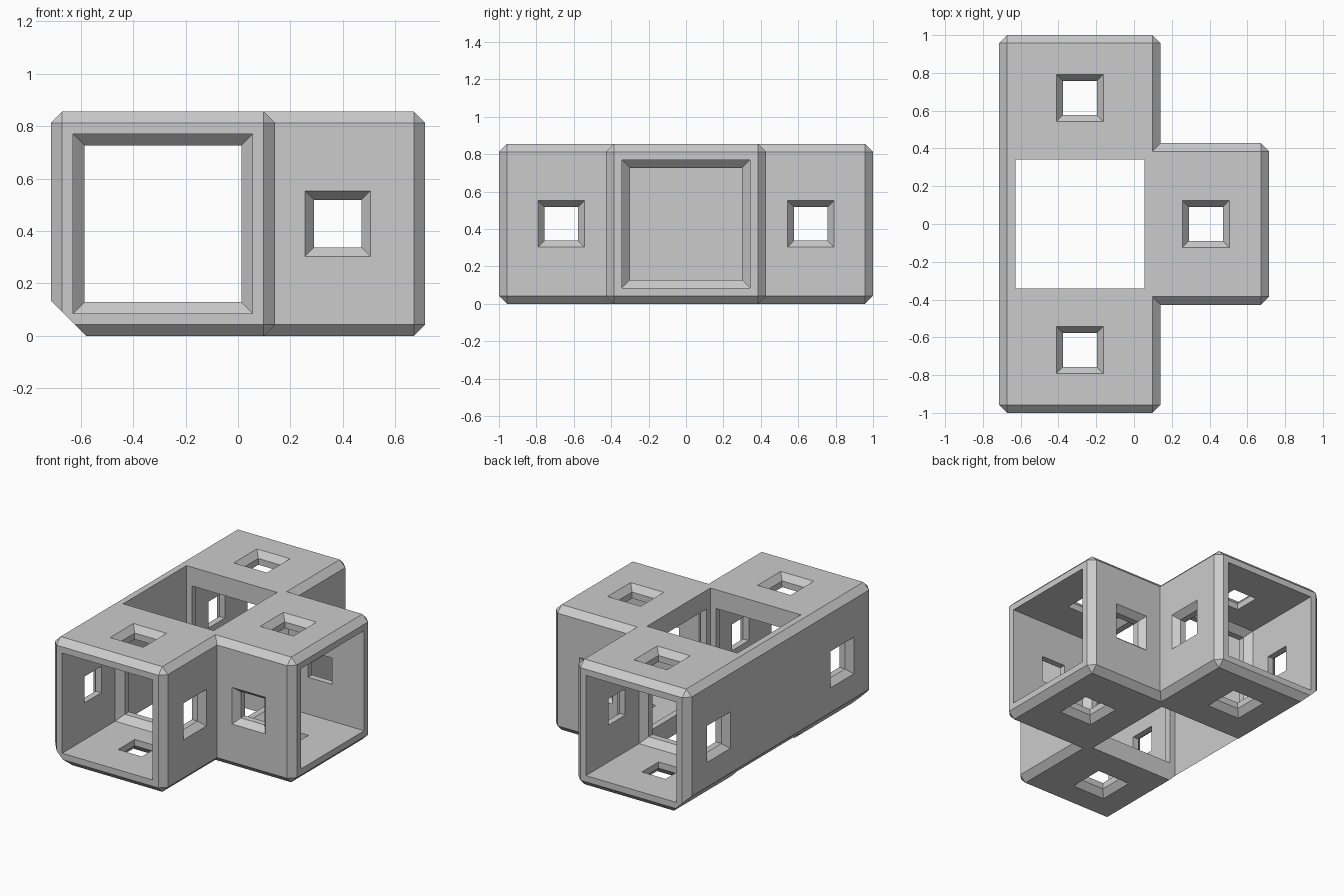
import bpy, bmesh
from mathutils import Vector

if "Cube" in bpy.data.objects:
    bpy.data.objects.remove(bpy.data.objects["Cube"])

H = 0.4275          # half height of a module
INNER = 0.342       # half width of the hollow
CH = 0.0428         # chamfer size
MID = Vector((-0.2865, 0, H))   # middle of the centre module
X, Y, Z = Vector((1, 0, 0)), Vector((0, 1, 0)), Vector((0, 0, 1))


def to_object(bm, name):
    bmesh.ops.recalc_face_normals(bm, faces=bm.faces[:])
    mesh = bpy.data.meshes.new(name)
    bm.to_mesh(mesh)
    bm.free()
    ob = bpy.data.objects.new(name, mesh)
    bpy.context.collection.objects.link(ob)
    return ob


def square_loft(centre, d, rings):
    """Square sections (distance along d, half width) joined into a solid."""
    bm = bmesh.new()
    u = Vector((d.y, d.z, d.x))
    v = d.cross(u)
    loops = [[bm.verts.new(centre + d * t + u * a * w + v * b * w)
              for a, b in ((-1, -1), (1, -1), (1, 1), (-1, 1))]
             for t, w in rings]
    for p, q in zip(loops, loops[1:]):
        for i in range(4):
            j = (i + 1) % 4
            bm.faces.new((p[i], p[j], q[j], q[i]))
    bm.faces.new(loops[0])
    bm.faces.new(loops[-1])
    return to_object(bm, "cutter")


def cut(body, cutter):
    mod = body.modifiers.new("cut", 'BOOLEAN')
    mod.operation = 'DIFFERENCE'
    mod.solver = 'EXACT'
    mod.object = cutter
    bpy.context.view_layer.objects.active = body
    bpy.ops.object.modifier_apply(modifier=mod.name)
    bpy.data.objects.remove(cutter)


# T-shaped block with chamfered convex edges
L, M, R = -0.714, 0.141, 0.714
outline = [(L, -1), (M, -1), (M, -H), (R, -H), (R, H), (M, H), (M, 1), (L, 1)]
bm = bmesh.new()
base = bm.faces.new([bm.verts.new((x, y, 0)) for x, y in outline])
top = bmesh.ops.extrude_face_region(bm, geom=[base])["geom"]
bmesh.ops.translate(bm, vec=(0, 0, 2 * H),
                    verts=[g for g in top if isinstance(g, bmesh.types.BMVert)])
bmesh.ops.recalc_face_normals(bm, faces=bm.faces[:])
convex = [e for e in bm.edges if e.calc_face_angle_signed() > 0.1]
bmesh.ops.bevel(bm, geom=convex, offset=CH, offset_type='OFFSET',
                segments=1, profile=0.5, affect='EDGES')
body = to_object(bm, "hollow_t_module")

# Wide slanted cut along the lower left edge
slant = Vector((-1, 0, -1)).normalized()
bm = bmesh.new()
p = Vector((-0.58, 0, 0))
along = Vector((1, 0, -1)).normalized()
corners = [p + along * s + slant * t for s, t in ((-1, 0), (1, 0), (1, 1), (-1, 1))]
ends = [[bm.verts.new(c + Y * y) for c in corners] for y in (-1.5, 1.5)]
for i in range(4):
    j = (i + 1) % 4
    bm.faces.new((ends[0][i], ends[0][j], ends[1][j], ends[1][i]))
for e in ends:
    bm.faces.new(e)
cut(body, to_object(bm, "cutter"))

# Centre shaft, open at top and bottom
cut(body, square_loft(MID, Z, [(-1, INNER), (1, INNER)]))

# Three open arms, each with a chamfered inner doorway
arms = (X, Y, -Y)
for d in arms:
    cut(body, square_loft(MID, d, [(0.2, INNER - CH), (H - CH, INNER - CH),
                                   (H, INNER), (1.5, INNER)]))

# Chamfered windows on the four sides of every arm
slope = 0.035 / CH
for d in arms:
    for n in (X, -X, Y, -Y, Z, -Z):
        if abs(n.dot(d)) < 0.5:
            cut(body, square_loft(MID + d * 0.667, n,
                                  [(H - 0.2, 0.09), (H - CH, 0.09),
                                   (H + 0.02, 0.125 + 0.02 * slope)]))
